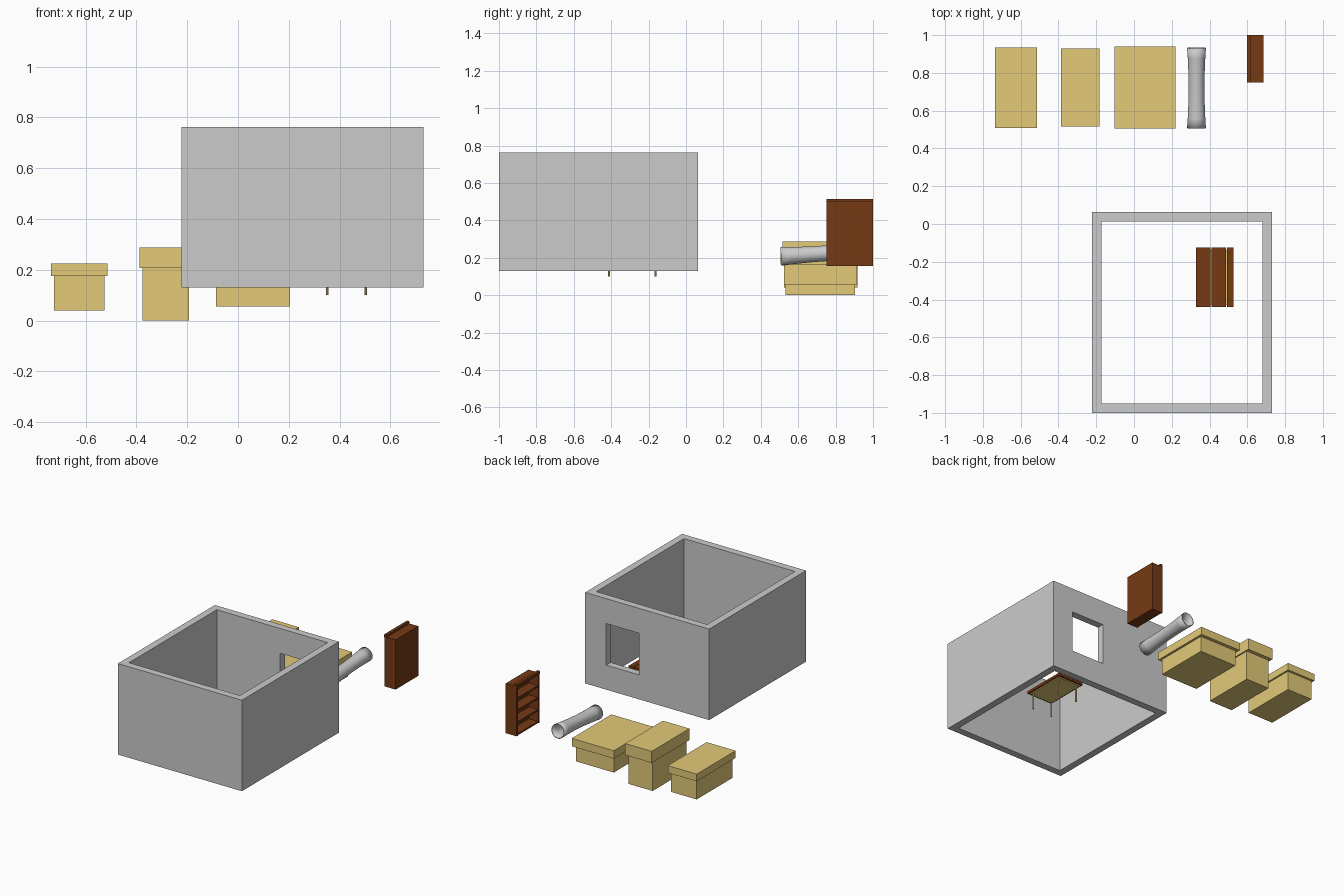
import bpy, bmesh, math
from mathutils import Vector, Matrix

if "Cube" in bpy.data.objects:
    bpy.data.objects.remove(bpy.data.objects["Cube"])


def material(name, rgb):
    m = bpy.data.materials.new(name)
    m.diffuse_color = (*rgb, 1)
    m.use_nodes = True
    m.node_tree.nodes["Principled BSDF"].inputs["Base Color"].default_value = m.diffuse_color
    return m


brown = material("dark_wood", (0.18, 0.042, 0.007))
tan = material("cardboard", (0.77, 0.59, 0.19))


def add_object(name, bm, mat=None):
    me = bpy.data.meshes.new(name)
    bm.to_mesh(me)
    bm.free()
    ob = bpy.data.objects.new(name, me)
    bpy.context.collection.objects.link(ob)
    if mat:
        me.materials.append(mat)
    return ob


def box(name, x, y, z, mat=None):
    """Box from (min, max) pairs on each axis."""
    bm = bmesh.new()
    size = [b - a for a, b in (x, y, z)]
    mid = [(a + b) / 2 for a, b in (x, y, z)]
    bmesh.ops.create_cube(bm, size=1, matrix=Matrix.Translation(mid) @ Matrix.Diagonal((*size, 1)))
    return add_object(name, bm, mat)


def cut(target, cutter):
    mod = target.modifiers.new("cut", "BOOLEAN")
    mod.operation = "DIFFERENCE"
    mod.solver = "EXACT"
    mod.object = cutter
    bpy.context.view_layer.objects.active = target
    bpy.ops.object.modifier_apply(modifier=mod.name)
    bpy.data.objects.remove(cutter)


# Room: four walls, open above and below, window in the back wall
walls = box("room_walls", (-0.222, 0.73), (-1.0, 0.063), (0.13, 0.762))
cut(walls, box("room_cutter", (-0.172, 0.68), (-0.95, 0.013), (0, 1)))
cut(walls, box("window_cutter", (0.315, 0.569), (-0.1, 0.2), (0.30, 0.589)))

# Cardboard boxes: body x, y, z then lid x, y, z
cartons = {
    "small_box": ((-0.725, -0.526), (0.524, 0.918), (0.04, 0.18),
                  (-0.736, -0.514), (0.508, 0.934), (0.175, 0.225)),
    "tall_box": ((-0.376, -0.192), (0.532, 0.903), (0.0, 0.215),
                 (-0.387, -0.183), (0.515, 0.929), (0.208, 0.288)),
    "wide_box": ((-0.086, 0.204), (0.524, 0.915), (0.055, 0.17),
                 (-0.103, 0.22), (0.505, 0.939), (0.165, 0.22)),
}
for name, c in cartons.items():
    box(name + "_body", *c[:3], tan)
    box(name + "_lid", *c[3:], tan)

# Tilted open tube with a slim waist
bm = bmesh.new()
sides, steps, length = 24, 8, 0.425
rings = []
for i in range(steps + 1):
    t = i / steps
    r = 0.042 + 0.008 * (2 * t - 1) ** 2
    rings.append([bm.verts.new((r * math.cos(a), (t - 0.5) * length, r * math.sin(a)))
                  for a in (2 * math.pi * k / sides for k in range(sides))])
for lo, hi in zip(rings, rings[1:]):
    for k in range(sides):
        n = (k + 1) % sides
        bm.faces.new((lo[k], lo[n], hi[n], hi[k]))
bmesh.ops.recalc_face_normals(bm, faces=bm.faces)
tube = add_object("tube", bm)
tube.location = (0.331, 0.72, 0.222)
tube.rotation_euler.x = math.radians(4)
wall = tube.modifiers.new("wall", "SOLIDIFY")
wall.thickness = 0.006
wall.offset = -1 if tube.data.polygons[0].normal.dot(tube.data.polygons[0].center) > 0 else 1
bpy.ops.object.select_all(action="DESELECT")
tube.select_set(True)
bpy.context.view_layer.objects.active = tube
bpy.ops.object.shade_smooth_by_angle(angle=math.radians(40))

# Bookcase, open toward -x
X, Y, Z = (0.6, 0.685), (0.75, 1.0), (0.155, 0.5)
T = 0.012
box("bookcase_back", (X[1] - T, X[1]), Y, Z, brown)
box("bookcase_side_front", (X[0], X[1] - T), (Y[0], Y[0] + T), Z, brown)
box("bookcase_side_back", (X[0], X[1] - T), (Y[1] - T, Y[1]), Z, brown)
for i in range(5):
    z = Z[0] + i * (Z[1] - Z[0] - T) / 4
    box(f"bookcase_shelf_{i + 1}", (X[0] + 0.004, X[1] - T), (Y[0] + T, Y[1] - T), (z, z + T), brown)
box("bookcase_top_trim", (0.597, 0.617), Y, (0.495, 0.515), brown)

# Table: three planks on an underside panel, four thin legs
for i, (a, b) in enumerate(((0.327, 0.405), (0.409, 0.488), (0.492, 0.528))):
    box(f"table_plank_{i + 1}", (a, b), (-0.44, -0.125), (0.217, 0.235), brown)
box("table_underside", (0.338, 0.517), (-0.427, -0.138), (0.21, 0.222), tan)
for i, (x, y) in enumerate((x, y) for x in (0.352, 0.503) for y in (-0.411, -0.163)):
    bm = bmesh.new()
    bmesh.ops.create_cone(bm, cap_ends=True, segments=8, radius1=0.005, radius2=0.006, depth=0.115,
                          matrix=Matrix.Translation((x, y, 0.1575)))
    add_object(f"table_leg_{i + 1}", bm, tan)
